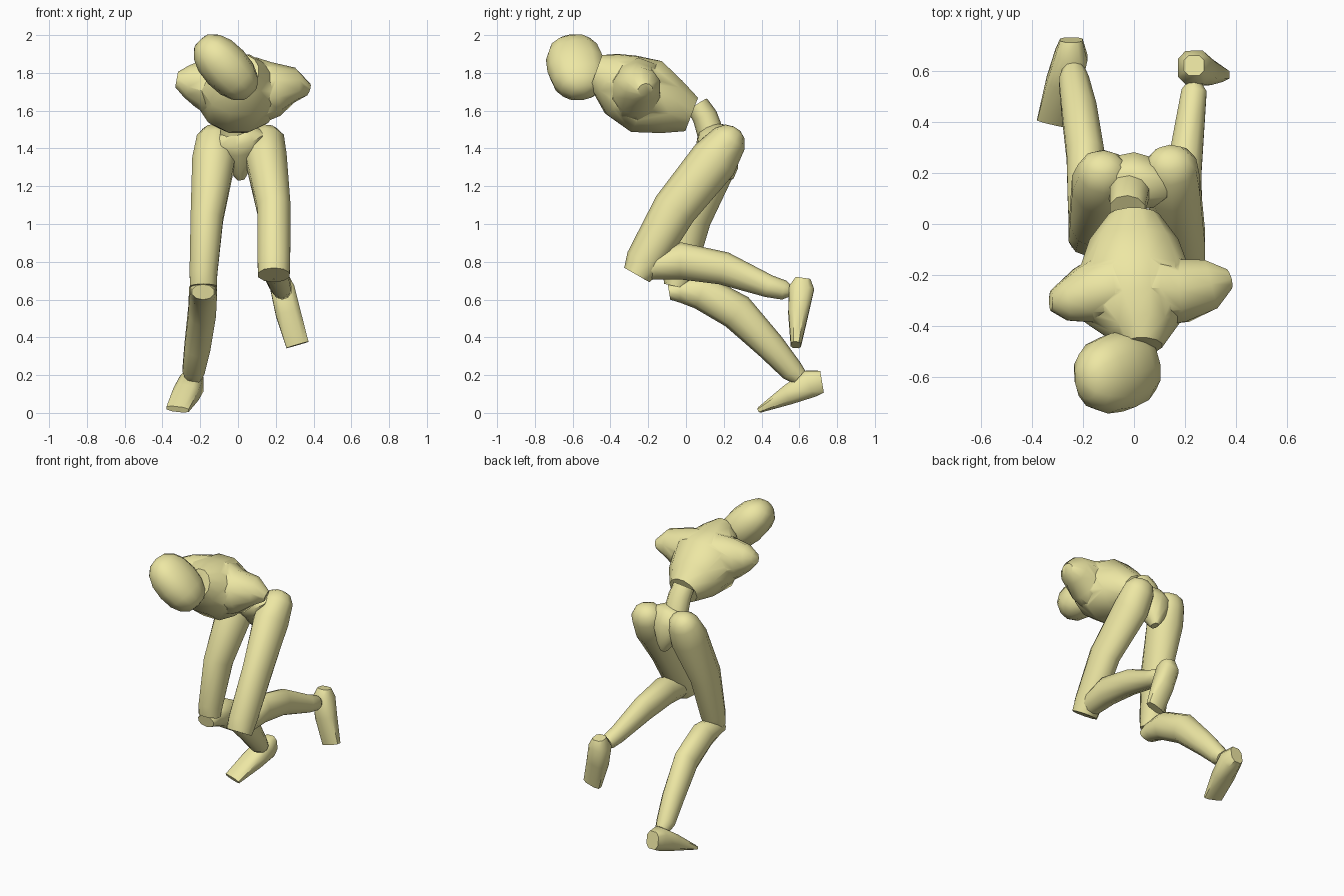
import bpy, bmesh
from math import cos, sin, pi, radians
from mathutils import Vector

skin = bpy.data.materials.new("pale_yellow")
skin.diffuse_color = (0.85, 0.8, 0.37, 1)


def finish(ob):
    ob.data.materials.append(skin)
    bpy.ops.object.select_all(action='DESELECT')
    ob.select_set(True)
    bpy.context.view_layer.objects.active = ob
    bpy.ops.object.shade_smooth_by_angle(angle=radians(50))
    return ob


def loft(name, rings, side=(1, 0, 0), n=10, square=1.0):
    """Skin oval rings (x, y, z, half width, half depth) set square to their path."""
    bm = bmesh.new()
    centres = [Vector(r[:3]) for r in rings]
    loops = []
    for i, (c, r) in enumerate(zip(centres, rings)):
        d = (centres[min(i + 1, len(rings) - 1)] - centres[max(i - 1, 0)]).normalized()
        u = Vector(side)
        u = (u - d * u.dot(d)).normalized()
        v = d.cross(u)
        loop = []
        for k in range(n):
            a = 2 * pi * (k + 0.5) / n
            p, q = [(abs(t) ** square) * (1 if t > 0 else -1) for t in (cos(a), sin(a))]
            loop.append(bm.verts.new(c + u * p * r[3] * 1.03 + v * q * r[4] * 1.03))
        loops.append(loop)
    for a, b in zip(loops, loops[1:]):
        for k in range(n):
            bm.faces.new((a[k], a[(k + 1) % n], b[(k + 1) % n], b[k]))
    bm.faces.new(loops[0][::-1])
    bm.faces.new(loops[-1])
    bmesh.ops.recalc_face_normals(bm, faces=bm.faces)
    me = bpy.data.meshes.new(name)
    bm.to_mesh(me)
    bm.free()
    ob = bpy.data.objects.new(name, me)
    bpy.context.collection.objects.link(ob)
    return finish(ob)


# Head: tilted, slightly blocky ellipsoid, long from crown to chin
bpy.ops.mesh.primitive_uv_sphere_add(segments=12, ring_count=8, radius=1, location=(-0.065, -0.58, 1.83))
head = bpy.context.object
head.name = "head"
for v in head.data.vertices:
    v.co = [abs(t) ** 0.88 * (1 if t > 0 else -1) for t in v.co]
head.scale = (0.128, 0.157, 0.202)
head.rotation_euler = (radians(-12), radians(137), 0)
finish(head)

# Torso with neck stub
torso = loft("torso", [
    (0, 0.03, 1.58, 0.10, 0.095),
    (0, -0.075, 1.62, 0.175, 0.15),
    (0, -0.21, 1.675, 0.22, 0.205),
    (0.01, -0.34, 1.735, 0.205, 0.175),
    (0.03, -0.42, 1.79, 0.125, 0.125),
    (0.03, -0.475, 1.81, 0.08, 0.09)], n=12)

# Shoulder mass across the chest to the arm stumps, fused with the torso
shoulders = loft("shoulders", [
    (-0.325, -0.30, 1.765, 0.04, 0.04),
    (-0.27, -0.30, 1.755, 0.08, 0.085),
    (-0.20, -0.28, 1.745, 0.11, 0.125),
    (-0.10, -0.25, 1.72, 0.15, 0.165),
    (0.10, -0.25, 1.70, 0.15, 0.175),
    (0.20, -0.26, 1.715, 0.125, 0.14),
    (0.30, -0.235, 1.735, 0.10, 0.09),
    (0.37, -0.215, 1.71, 0.04, 0.035)], side=(0, 1, 0))
union = torso.modifiers.new("union", 'BOOLEAN')
union.operation = 'UNION'
union.object = shoulders
bpy.context.view_layer.objects.active = torso
bpy.ops.object.modifier_apply(modifier="union")
bpy.data.objects.remove(shoulders)

# Waist and pelvis
loft("waist", [
    (-0.025, 0.06, 1.63, 0.07, 0.06),
    (-0.02, 0.10, 1.57, 0.075, 0.065),
    (-0.015, 0.14, 1.45, 0.08, 0.07)])
loft("pelvis", [
    (-0.02, 0.13, 1.50, 0.08, 0.07),
    (-0.01, 0.145, 1.46, 0.145, 0.10),
    (0, 0.18, 1.40, 0.13, 0.105),
    (0.01, 0.215, 1.28, 0.05, 0.06),
    (0.015, 0.22, 1.235, 0.02, 0.03)])

# Leg on the +x side, folded back at the knee
loft("left_thigh", [
    (0.14, 0.27, 1.505, 0.025, 0.02),
    (0.14, 0.26, 1.49, 0.07, 0.06),
    (0.145, 0.23, 1.45, 0.10, 0.095),
    (0.15, 0.15, 1.34, 0.11, 0.125),
    (0.19, -0.06, 1.08, 0.09, 0.115),
    (0.19, -0.22, 0.80, 0.088, 0.10),
    (0.19, -0.26, 0.73, 0.085, 0.075)])
loft("left_shin", [
    (0.19, -0.24, 0.755, 0.06, 0.05),
    (0.19, -0.17, 0.78, 0.075, 0.075),
    (0.19, -0.03, 0.805, 0.08, 0.095),
    (0.195, 0.20, 0.765, 0.07, 0.085),
    (0.225, 0.44, 0.67, 0.055, 0.058),
    (0.235, 0.52, 0.65, 0.05, 0.05),
    (0.235, 0.55, 0.645, 0.03, 0.03)])
loft("left_foot", [
    (0.235, 0.62, 0.715, 0.04, 0.04),
    (0.235, 0.612, 0.66, 0.065, 0.068),
    (0.265, 0.595, 0.53, 0.068, 0.055),
    (0.315, 0.582, 0.36, 0.062, 0.028)], n=8, square=0.7)

# Leg on the -x side, foot on the ground
loft("right_thigh", [
    (-0.115, 0.25, 1.505, 0.025, 0.02),
    (-0.117, 0.24, 1.49, 0.07, 0.06),
    (-0.12, 0.205, 1.45, 0.10, 0.095),
    (-0.13, 0.15, 1.33, 0.115, 0.12),
    (-0.165, 0.02, 1.03, 0.088, 0.11),
    (-0.183, -0.04, 0.74, 0.075, 0.085),
    (-0.183, -0.055, 0.67, 0.072, 0.06)])
loft("right_shin", [
    (-0.185, -0.09, 0.64, 0.06, 0.04),
    (-0.185, -0.03, 0.65, 0.07, 0.065),
    (-0.185, 0.08, 0.64, 0.075, 0.09),
    (-0.19, 0.27, 0.535, 0.075, 0.095),
    (-0.215, 0.45, 0.35, 0.07, 0.075),
    (-0.235, 0.56, 0.225, 0.06, 0.06),
    (-0.235, 0.60, 0.19, 0.045, 0.045)])
loft("right_foot", [
    (-0.245, 0.72, 0.165, 0.045, 0.06),
    (-0.245, 0.66, 0.155, 0.065, 0.075),
    (-0.275, 0.55, 0.10, 0.07, 0.055),
    (-0.32, 0.395, 0.019, 0.062, 0.016)], n=8, square=0.7)
